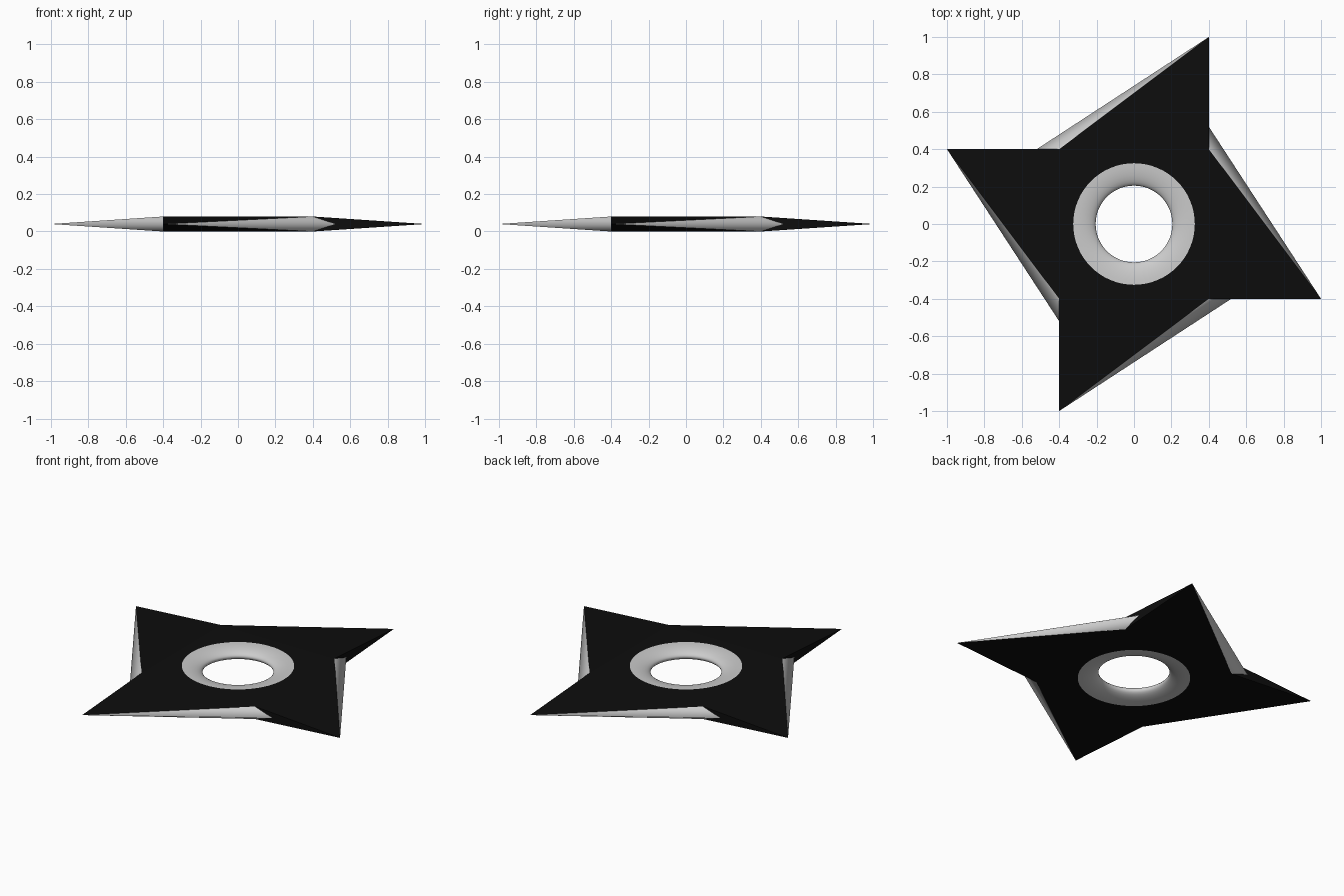
import bpy
from math import sin, cos, pi

if "Cube" in bpy.data.objects:
    bpy.data.objects.remove(bpy.data.objects["Cube"])

H, MID = 0.08, 0.04      # plate thickness, height of cutting edge
S, RIM, WID = 0.4, 0.325, 0.12   # half square, rim radius, rounding width
N, M = 64, 16

black = bpy.data.materials.new("black")
black.diffuse_color = (0.004, 0.004, 0.004, 1)
black.use_nodes = True
black.node_tree.nodes["Principled BSDF"].inputs["Base Color"].default_value = black.diffuse_color


def make(name, verts, faces, mat=None, smooth=False):
    me = bpy.data.meshes.new(name)
    me.from_pydata(verts, [], faces)
    if mat:
        me.materials.append(mat)
    ob = bpy.data.objects.new(name, me)
    bpy.context.collection.objects.link(ob)
    if smooth:
        for p in me.polygons:
            p.use_smooth = True
    return ob


def turn(p, k):
    x, y, z = p
    for _ in range(k):
        x, y = -y, x
    return (x, y, z)


def add(verts, faces, pts):
    faces.append(tuple(range(len(verts), len(verts) + len(pts))))
    verts.extend(pts)


# Flat black plate: square with round opening, plus four tapering arms
v, f = [], []
for k in range(N):
    a, b = 2 * pi * k / N, 2 * pi * (k + 1) / N

    def pair(t, z):
        q = S / max(abs(cos(t)), abs(sin(t)))
        return (q * cos(t), q * sin(t), z), (RIM * cos(t), RIM * sin(t), z)
    for z in (H, 0):
        (oa, ia), (ob, ib) = pair(a, z), pair(b, z)
        quad = [oa, ob, ib, ia]
        add(v, f, quad if z else quad[::-1])

tip = (S, 1, MID)
for k in range(4):
    for tri in ([tip, (-S, S, H), (S, S, H)],
                [tip, (S, S, 0), (-S, S, 0)],
                [tip, (S, S, H), (S, S, 0)]):
        add(v, f, [turn(p, k) for p in tri])
make("star_plate", v, f, black)

# Ground cutting edge along the long side of each arm
edge = [tip, (-0.52, S, MID), (-S, S, H), (-S, S, 0)]
for k in range(4):
    make(f"blade_edge_{k + 1}", [turn(p, k) for p in edge],
         [(0, 1, 2), (0, 3, 1)], smooth=True)

# Rounded rim of the centre hole
v, f = [], []
for k in range(N):
    a = 2 * pi * k / N
    for j in range(M + 1):
        t = pi / 2 + pi * j / M
        r = RIM + WID * cos(t)
        v.append((r * cos(a), r * sin(a), MID + MID * sin(t)))
W = M + 1
for k in range(N):
    n = (k + 1) % N
    for j in range(M):
        f.append((k * W + j, n * W + j, n * W + j + 1, k * W + j + 1))
make("hole_rim", v, f, smooth=True)
